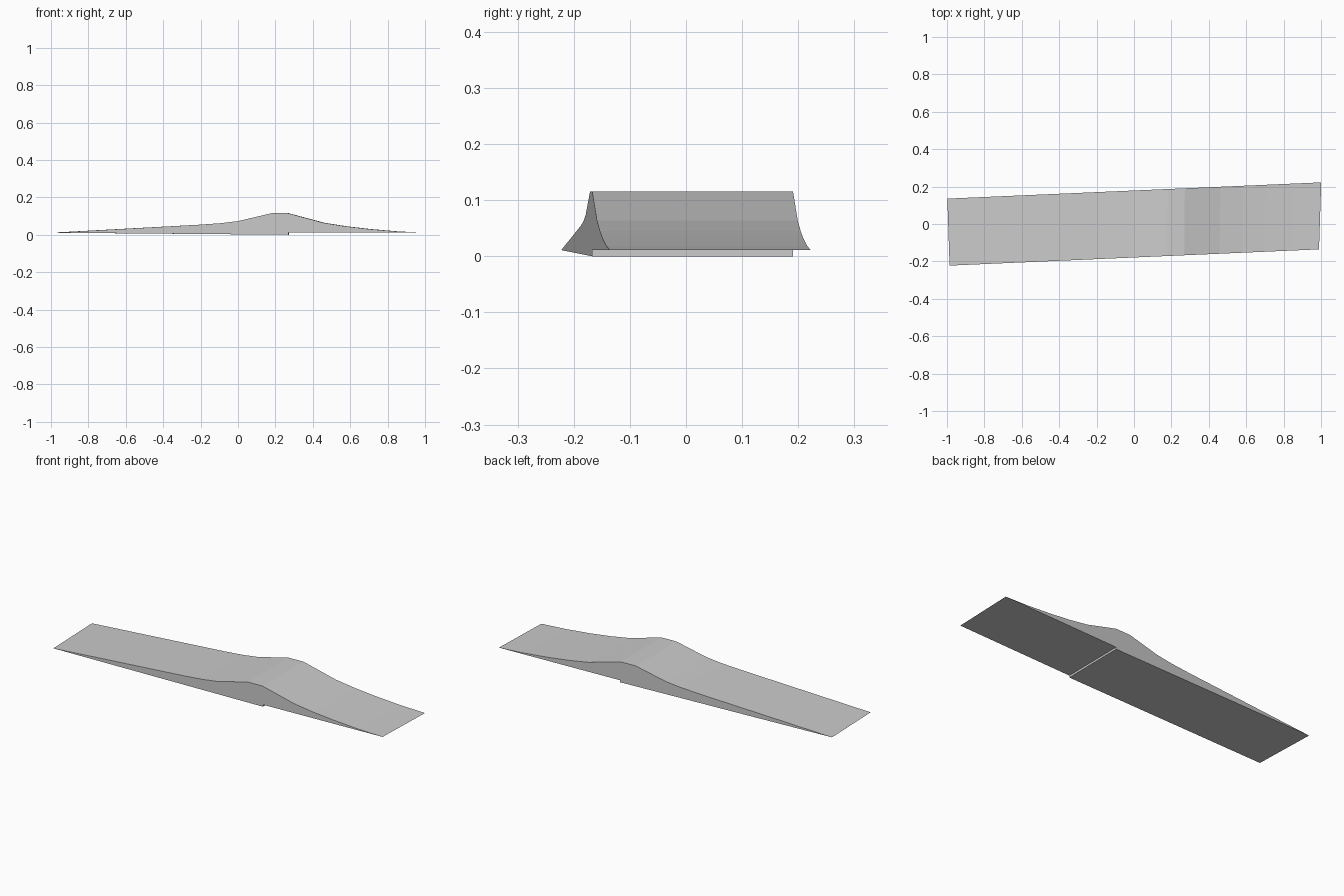
import bpy
import bmesh

cube = bpy.data.objects.get("Cube")
if cube:
    bpy.data.objects.remove(cube, do_unlink=True)

# Plain grey material
grey = bpy.data.materials.new("plain_grey")
grey.use_nodes = True
colour = (0.6, 0.6, 0.6, 1)
grey.diffuse_color = colour
grey.node_tree.nodes["Principled BSDF"].inputs["Base Color"].default_value = colour

# Side profile (x, z): top from left tip over the crest to the right tip,
# then the underside with its small step
TOP = [(-0.992, 0.011), (-0.2, 0.054), (-0.09, 0.062), (0.0, 0.073),
       (0.18, 0.115), (0.27, 0.115), (0.46, 0.064), (0.58, 0.045),
       (0.7, 0.031), (0.85, 0.018), (0.995, 0.011)]
UNDERSIDE = [(0.272, 0.011), (0.272, 0.0)]
PROFILE = TOP + UNDERSIDE
HALF_WIDTH = 0.179
SKEW = 0.0437      # the ramp runs slightly towards the back on its left
FLARE = 0.006      # the back edge is slightly longer than the front


def side_loop(bm, side):
    """One side of the ramp: -1 is the front, 1 is the back."""
    return [bm.verts.new((x * (1 + side * FLARE), side * HALF_WIDTH + SKEW * x, z))
            for x, z in PROFILE]


# Ramp body: two side outlines bridged by strips
bm = bmesh.new()
front, back = side_loop(bm, -1), side_loop(bm, 1)
bm.faces.new(front)
bm.faces.new(back)
for i in range(len(PROFILE)):
    j = (i + 1) % len(PROFILE)
    bm.faces.new((front[i], front[j], back[j], back[i]))
bmesh.ops.recalc_face_normals(bm, faces=bm.faces)
mesh = bpy.data.meshes.new("ramp_body")
bm.to_mesh(mesh)
bm.free()
mesh.materials.append(grey)
ramp = bpy.data.objects.new("ramp_body", mesh)
bpy.context.collection.objects.link(ramp)
